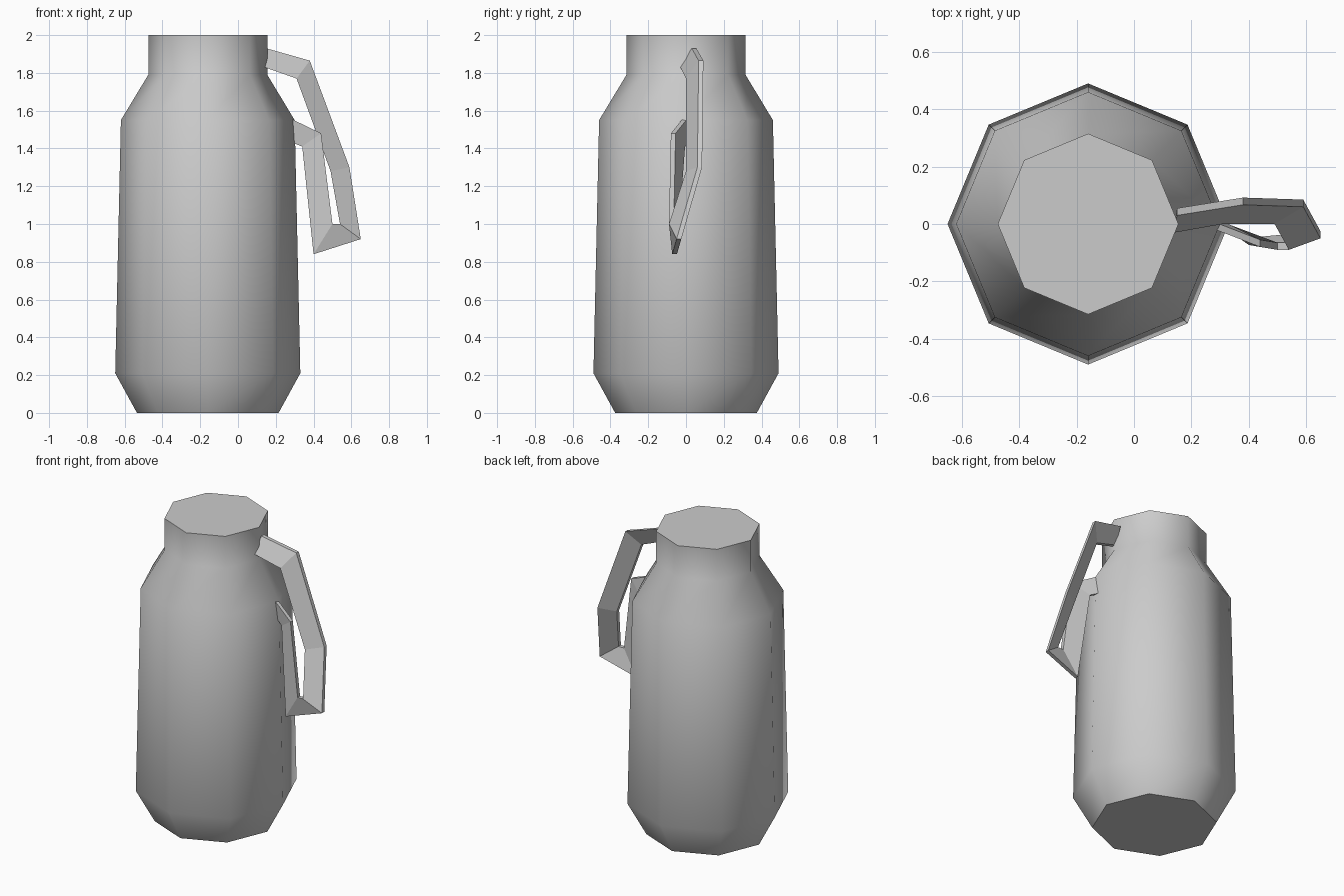
import bpy, bmesh, math
from mathutils import Vector

cube = bpy.data.objects.get("Cube")
if cube:
    bpy.data.objects.remove(cube, do_unlink=True)

grey = bpy.data.materials.new("plain grey")
grey.use_nodes = True
colour = (0.6, 0.6, 0.6, 1)
grey.diffuse_color = colour
grey.node_tree.nodes["Principled BSDF"].inputs["Base Color"].default_value = colour


def finish(name, bm, smooth_angle=None):
    bmesh.ops.recalc_face_normals(bm, faces=bm.faces)
    mesh = bpy.data.meshes.new(name)
    bm.to_mesh(mesh)
    bm.free()
    mesh.materials.append(grey)
    obj = bpy.data.objects.new(name, mesh)
    bpy.context.collection.objects.link(obj)
    if smooth_angle:
        bpy.ops.object.select_all(action="DESELECT")
        obj.select_set(True)
        bpy.context.view_layer.objects.active = obj
        bpy.ops.object.shade_smooth_by_angle(angle=math.radians(smooth_angle))
    return obj


def loft(rings):
    """Skin a closed tube through rings of equal length, capped at both ends."""
    bm = bmesh.new()
    loops = [[bm.verts.new(p) for p in ring] for ring in rings]
    n = len(loops[0])
    for a, b in zip(loops, loops[1:]):
        for i in range(n):
            j = (i + 1) % n
            bm.faces.new((a[i], a[j], b[j], b[i]))
    bm.faces.new(loops[0])
    bm.faces.new(loops[-1])
    return bm


# Flask body: eight-sided turned profile of (radius, height)
SIDES, CENTRE_X = 8, -0.16
profile = [(0.375, 0), (0.49, 0.21), (0.46, 1.55), (0.315, 1.79), (0.315, 2)]
rings = []
for r, z in profile:
    angles = [math.tau * i / SIDES for i in range(SIDES)]
    rings.append([(CENTRE_X + r * math.cos(a), r * math.sin(a), z) for a in angles])
finish("flask_body", loft(rings), 50)

# Handle: flat twisted strap through pairs of outer and inner edge points
stations = [
    ((0.15, 0.03, 1.93), (0.14, -0.03, 1.83)),
    ((0.38, 0.067, 1.865), (0.31, 0.0, 1.77)),
    ((0.59, 0.06, 1.30), (0.49, 0.0, 1.28)),
    ((0.65, -0.05, 0.92), (0.54, -0.09, 1.0)),
    ((0.40, -0.073, 0.84), (0.50, -0.09, 1.0)),
    ((0.34, -0.03, 1.41), (0.44, -0.08, 1.48)),
    ((0.29, -0.005, 1.43), (0.285, -0.02, 1.555)),
]
thickness = Vector((0, 0.025, 0))
strap = []
for outer, inner in stations:
    o, i = Vector(outer), Vector(inner)
    strap.append([o, i, i + thickness, o + thickness])
finish("handle", loft(strap))
